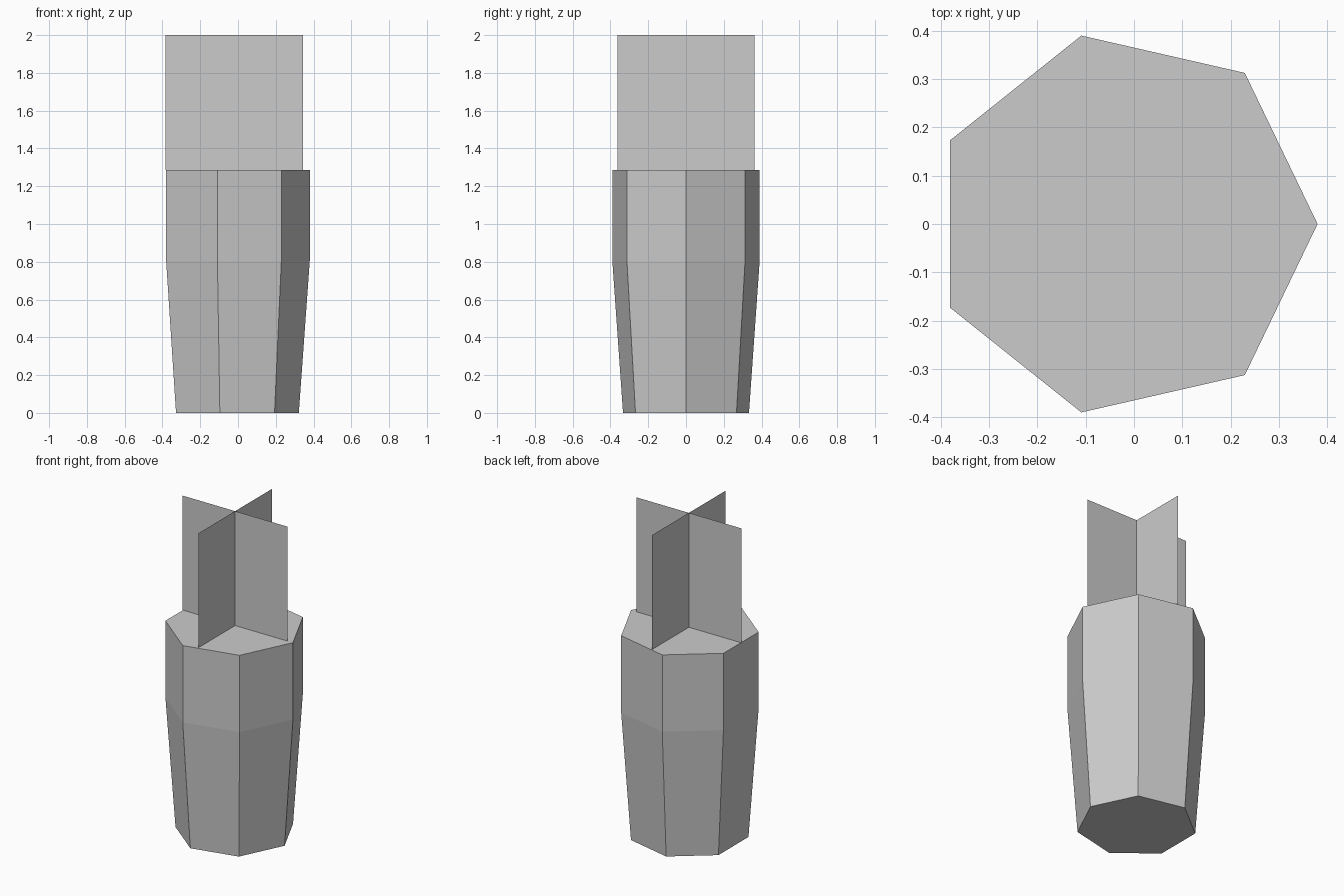
import bpy, bmesh
from math import cos, sin, tau

if "Cube" in bpy.data.objects:
    bpy.data.objects.remove(bpy.data.objects["Cube"])

CX = -0.02      # shared axis of pot and leaves
SIDES = 7
RIM = 1.285


def make_object(name, bm):
    mesh = bpy.data.meshes.new(name)
    bm.to_mesh(mesh)
    bm.free()
    obj = bpy.data.objects.new(name, mesh)
    bpy.context.collection.objects.link(obj)
    return obj


# Seven-sided pot: tapered lower body, straight upper band, capped both ends
bm = bmesh.new()
rings = []
for r, z in [(0.342, 0), (0.40, 0.805), (0.40, RIM)]:
    rings.append([bm.verts.new((CX + r * cos(tau * i / SIDES), r * sin(tau * i / SIDES), z))
                  for i in range(SIDES)])
for low, high in zip(rings, rings[1:]):
    for i in range(SIDES):
        j = (i + 1) % SIDES
        bm.faces.new((low[i], low[j], high[j], high[i]))
bm.faces.new(rings[0][::-1])
bm.faces.new(rings[-1])
make_object("pot", bm)


# Two crossed upright leaf cards standing on the pot
def leaf_card(name, dx, dy):
    bm = bmesh.new()
    corners = [(-1, RIM), (1, RIM), (1, 2.0), (-1, 2.0)]
    bm.faces.new([bm.verts.new((CX + s * dx, s * dy, z)) for s, z in corners])
    make_object(name, bm)


leaf_card("leaf_card_wide", 0.363, 0)
leaf_card("leaf_card_deep", 0, 0.363)
